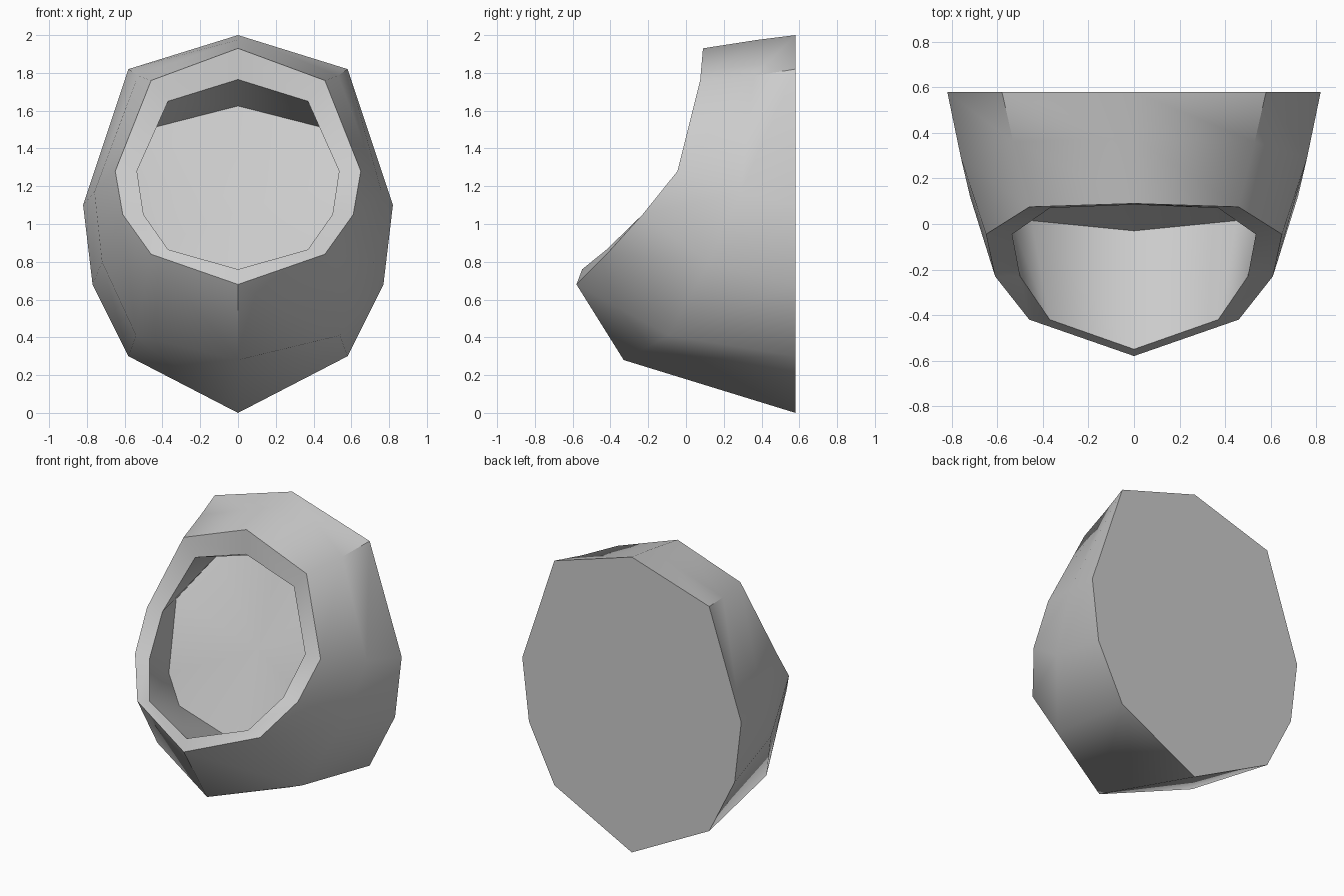
import bpy
import bmesh
import math

old = bpy.data.objects.get("Cube")
if old:
    bpy.data.objects.remove(old, do_unlink=True)

grey = bpy.data.materials.new("plain grey")
grey.use_nodes = True
grey.diffuse_color = (0.6, 0.6, 0.6, 1)
grey.node_tree.nodes["Principled BSDF"].inputs["Base Color"].default_value = (0.6, 0.6, 0.6, 1)


# Half outlines run from the crown down to the chin
back_edge = [(0, .58, 2), (.58, .58, 1.82), (.82, .58, 1.10),
             (.77, .58, .68), (.58, .58, .30), (0, .58, 0)]
middle = [(0, .38, 1.975), (.53, .36, 1.785), (.76, .29, 1.17),
          (.72, .12, .80), (.54, -.09, .41), (0, -.33, .28)]
rim_outer = [(0, .09, 1.93), (.46, .075, 1.76), (.65, -.045, 1.28),
             (.61, -.23, 1.05), (.46, -.42, .84), (0, -.58, .68)]
rim_inner = [(0, .085, 1.765), (.37, .07, 1.65), (.535, -.045, 1.28),
             (.50, -.23, 1.05), (.37, -.42, .865), (0, -.55, .76)]
recess = [(0, .45, 1.625), (.45, .42, 1.51), (.61, .21, 1.25),
          (.56, .06, .82), (.45, .015, .645), (0, -.03, .54)]


def full_ring(bm, half):
    """Mirror a half outline across x and return the closed ring."""
    mirrored = [(-x, y, z) for x, y, z in half[-2:0:-1]]
    return [bm.verts.new(p) for p in half + mirrored]


bm = bmesh.new()
rings = [full_ring(bm, h) for h in (back_edge, middle, rim_outer, rim_inner, recess)]

# Outer shell, rim and recess wall
for a, b in zip(rings, rings[1:]):
    for i in range(len(a)):
        j = (i + 1) % len(a)
        bm.faces.new((a[i], a[j], b[j], b[i]))

# Flat back and the fan closing the recess
bm.faces.new(rings[0])
centre = bm.verts.new((0, .22, 1.07))
floor = rings[-1]
for i in range(len(floor)):
    bm.faces.new((floor[i], floor[(i + 1) % len(floor)], centre))
bmesh.ops.recalc_face_normals(bm, faces=bm.faces)

mesh = bpy.data.meshes.new("hooded_shell")
bm.to_mesh(mesh)
bm.free()
mesh.materials.append(grey)
shell = bpy.data.objects.new("hooded_shell", mesh)
bpy.context.collection.objects.link(shell)

# Smooth the shell while keeping the rim and back edges sharp
bpy.ops.object.select_all(action="DESELECT")
shell.select_set(True)
bpy.context.view_layer.objects.active = shell
bpy.ops.object.shade_smooth_by_angle(angle=math.radians(50))
